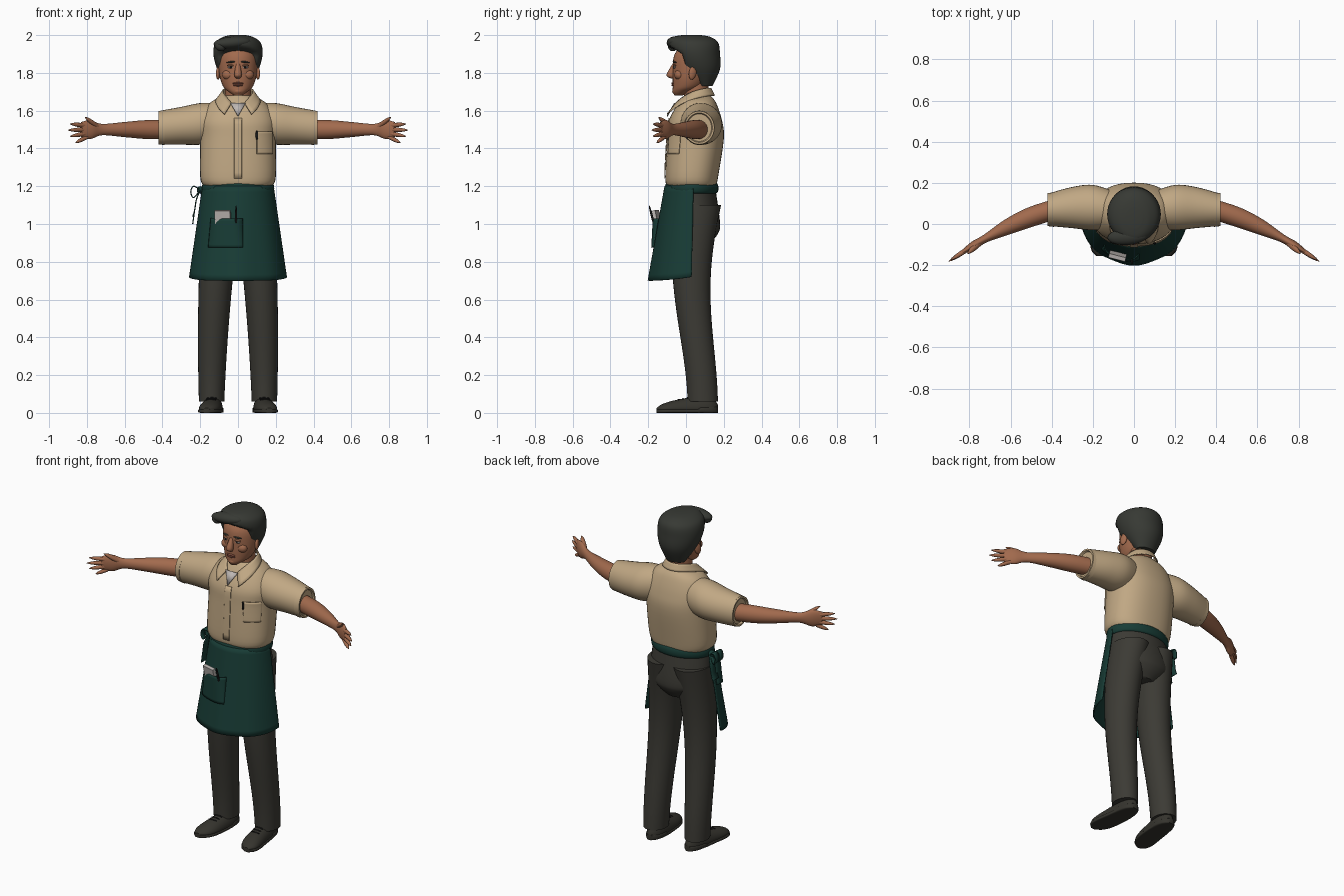
import bpy, bmesh, math
from mathutils import Vector, Matrix, Euler

cube = bpy.data.objects.get("Cube")
if cube:
    bpy.data.objects.remove(cube, do_unlink=True)

X, Y, Z = Vector((1, 0, 0)), Vector((0, 1, 0)), Vector((0, 0, 1))
UPRIGHT, SIDEWAYS, LENGTHWISE = (X, Y), (Y, Z), (X, Z)
REACHING = ((X + Y + Y / 2).normalized(), Z)


def material(name, *colour):
    mat = bpy.data.materials.new(name)
    mat.use_nodes = True
    mat.diffuse_color = (*colour, 1)
    mat.node_tree.nodes["Principled BSDF"].inputs["Base Color"].default_value = (*colour, 1)
    return mat


tan = material("tan cotton", .53, .39, .23)
skin = material("skin", .36, .145, .075)
lip = material("lip", .25, .085, .055)
charcoal = material("charcoal cloth", .045, .043, .035)
green = material("dark green cloth", .009, .045, .036)
hair = material("greyish black hair", .038, .041, .034)
leather = material("dark leather", .036, .034, .027)
pale = material("off white", .52, .48, .46)
black = material("black", .01, .01, .01)


def add_mesh(name, verts, faces, mat, mirror=False, thick=0):
    copies = (("left_", 1), ("right_", -1)) if mirror else (("", 1),)
    for prefix, sign in copies:
        mesh = bpy.data.meshes.new(prefix + name)
        mesh.from_pydata([(sign * x, y, z) for x, y, z in verts], [], faces)
        bm = bmesh.new()
        bm.from_mesh(mesh)
        bmesh.ops.recalc_face_normals(bm, faces=bm.faces)
        bm.to_mesh(mesh)
        bm.free()
        mesh.materials.append(mat)
        mesh.polygons.foreach_set("use_smooth", [True] * len(mesh.polygons))
        mesh.set_sharp_from_angle(angle=math.radians(45))
        obj = bpy.data.objects.new(prefix + name, mesh)
        bpy.context.collection.objects.link(obj)
        if thick:
            modifier = obj.modifiers.new("thickness", "SOLIDIFY")
            modifier.thickness, modifier.offset = thick, 0


def smooth(rows, steps):
    """Catmull-Rom interpolation of station tuples."""
    out = []
    last = len(rows) - 1
    for i in range(last):
        before, start, end, after = (Vector(rows[max(0, min(last, i + k))]) for k in (-1, 0, 1, 2))
        leave, arrive = (end - before) / 2, (after - start) / 2
        for j in range(steps):
            t = j / steps
            ease = t * t * (3 - 2 * t)
            out.append(start.lerp(end, ease) + leave * t * (1 - t) ** 2 - arrive * t * t * (1 - t))
    return out + [Vector(rows[-1])]


def loft(name, mat, rows, axes=UPRIGHT, steps=5, sides=32, power=2, fix=None, mirror=False):
    """Skin over (x, y, z, half width, half depth) stations."""
    verts, faces = [], []
    rows = smooth(rows, steps)
    for x, y, z, width, depth in rows:
        for k in range(sides):
            angle = math.tau * k / sides
            c, s = (math.copysign(abs(w) ** (2 / power), w) for w in (math.cos(angle), math.sin(angle)))
            point = Vector((x, y, z)) + axes[0] * width * c + axes[1] * depth * s
            verts.append(fix(point) if fix else point)
    for i in range(len(rows) - 1):
        for k in range(sides):
            m, n = i * sides + k, i * sides + (k + 1) % sides
            faces.append((m, n, n + sides, m + sides))
    faces += [tuple(range(sides)), tuple(range(len(verts) - sides, len(verts)))]
    add_mesh(name, verts, faces, mat, mirror)


def column(name, mat, rows, **options):
    """Centred upright loft from (z, y, half width, half depth) stations."""
    loft(name, mat, [(0, y, z, width, depth) for z, y, width, depth in rows], **options)


def sheet(name, mat, func, columns=24, rows=10, thick=.006):
    """Cloth patch: func maps (u, v) in the unit square to a point."""
    verts = [func(i / columns, j / rows) for j in range(rows + 1) for i in range(columns + 1)]
    stride = columns + 1
    faces = [(k, k + 1, k + stride + 1, k + stride)
             for j in range(rows) for k in range(j * stride, j * stride + columns)]
    add_mesh(name, verts, faces, mat, thick=thick)


def solid(name, mat, centre, size, turn=(0, 0, 0), mirror=False, box=False):
    bm = bmesh.new()
    place = Matrix.LocRotScale(Vector(centre), Euler(turn), Vector(size))
    if box:
        bmesh.ops.create_cube(bm, size=2, matrix=place)
    else:
        bmesh.ops.create_uvsphere(bm, u_segments=20, v_segments=12, radius=1, matrix=place)
    bm.verts.index_update()
    faces = [[vert.index for vert in face.verts] for face in bm.faces]
    add_mesh(name, [vert.co.copy() for vert in bm.verts], faces, mat, mirror)
    bm.free()


def ribbon(name, mat, path, width):
    points = smooth(path, 6)
    last = len(points) - 1
    sheet(name, mat, lambda u, v: points[round(u * last)] + Y * width * (v - .5), last, 2)


# Shirt body, placket and chest pocket
BOXY = 2.3
torso = [(1.2, .03, .18, .13), (1.25, .03, .2, .14), (1.45, .05, .2, .15),
         (1.55, .05, .2, .14), (1.64, .06, .15, .1), (1.68, .06, .07, .07)]
column("shirt_body", tan, torso, sides=40, power=BOXY)
torso_rings = smooth(torso, 50)


def shirt_front(x, z, lift=.003):
    _, y, width, depth = min(torso_rings, key=lambda ring: abs(ring[0] - z))
    return Vector((x, y - depth * max(0, 1 - abs(x / width) ** BOXY) ** (1 / BOXY) - lift, z))


sheet("shirt_placket", tan, lambda u, v: shirt_front(.04 * (u - .5), 1.24 + .32 * v), thick=.004)
sheet("chest_pocket", tan, lambda u, v: shirt_front(.1 + .08 * u, 1.37 + .12 * v), thick=.007)
solid("chest_pen", black, shirt_front(.1, 1.47, .01), (.007, .005, .026))

# Short sleeves with turned hems
loft("sleeve", tan, [(.1, .07, 1.54, .09, .1), (.2, .08, 1.53, .11, .11), (.3, .08, 1.52, .1, .1),
                     (.41, .07, 1.51, .08, .09)], SIDEWAYS, mirror=True)
loft("sleeve_hem", tan, [(x, .07, 1.51, r, r + .008) for x, r in ((.39, .084), (.42, .08), (.42, .07), (.4, .06))],
     SIDEWAYS, steps=1, mirror=True)


# Collar and undershirt
def collar(u, v):
    side = 2 * u - 1
    angle, droop = side * math.radians(155), abs(side) ** 3
    s, c = math.sin(angle), math.cos(angle)
    upper = Vector((.08 * s, .06 + .07 * c - .05 * droop, 1.72 - .08 * droop))
    lower = Vector(((.1 + .07 * droop) * s, .05 + .1 * c - .06 * droop, 1.68 - .1 * droop))
    return upper.lerp(lower, v)


sheet("shirt_collar", tan, collar, 36, 4)
add_mesh("undershirt", [(-.04, -.06, 1.64), (.04, -.06, 1.64), (0, -.1, 1.57)], [(0, 1, 2)], pale, thick=.006)


# Arms, curving forward towards the hands
def arm_y(x):
    return .13 - .385 * x * x


loft("arm", skin, [(x, arm_y(x), 1.5, thick, height) for x, thick, height in (
    (.33, .05, .05), (.48, .05, .05), (.6, .04, .04), (.72, .02, .03), (.78, .02, .05), (.83, .01, .04))],
    REACHING, mirror=True)


def digit(name, start, end, radius):
    start, end = Vector(start), Vector(end)
    taper = lambda t: radius * (1 - .9 * t ** 4)
    loft(name, skin, [(*start.lerp(end, k / 6), taper(k / 6), taper(k / 6)) for k in range(7)],
         REACHING, steps=2, sides=12, mirror=True)


for i, (name, reach) in enumerate(dict(index=.89, middle=.9, ring=.89, little=.86).items()):
    digit(name + "_finger", (.8, arm_y(.8), 1.52 - .02 * i), (reach, arm_y(reach), 1.53 - .033 * i), .012)
digit("thumb", (.74, -.08, 1.51), (.81, -.145, 1.565), .016)

# Trousers
column("trouser_seat", charcoal, [(.9, .05, .08, .08), (.95, .05, .15, .12), (1.01, .05, .19, .13), (1.2, .03, .176, .124)])
leg_heights = [.06 + .08 * k for k in range(14)]
loft("trouser_leg", charcoal, [(.14 - .045 * z * z, .06 + .03 * math.cos(4.2 * z), z, .065 + .035 * z, .08 + .04 * z * z)
                               for z in leg_heights], steps=2, mirror=True)


# Shoes, soles and laces, from heel to toe
def along_shoe(t):
    roundness = max(.05, 1 - abs(2 * t - 1) ** 4) ** .5
    return .13 + .035 * t * t, .17 - .325 * t, roundness, (.05 + .012 * t) * roundness


def above_ground(point):
    point.z = max(point.z, .018)
    return point


upper, sole = [], []
for k in range(19):
    t = k / 18
    x, y, roundness, width = along_shoe(t)
    lift = .016 if t < .3 else .01
    upper.append((x, y, .02, width, (.09 - .06 * t) * roundness))
    sole.append((x, y, lift, width + .004, lift))
loft("shoe", leather, upper, LENGTHWISE, steps=1, fix=above_ground, mirror=True)
loft("shoe_sole", leather, sole, LENGTHWISE, steps=1, power=5, mirror=True)
for t in (.5, .57, .64):
    x, y, _, width = along_shoe(t)
    solid("shoe_lace", black, (x, y, .108 - .06 * t), (width / 2, .005, .005), mirror=True)


# Apron skirt, pocket and waistband
def apron(u, v, lift=0):
    angle = u * math.pi / 2
    ripple = .004 * v * math.cos(7 * angle)
    width, depth = .185 + .07 * v + lift, .15 + .075 * v + lift + ripple
    return Vector((width * math.sin(angle), .04 - depth * math.cos(angle) - .01 * v,
                   1.2 - .5 * v + .02 * v * abs(u) ** 3))


def apron_pocket(u, v):
    bulge = .006 + .03 * (1 - (2 * u - 1) ** 4) * (1 - .7 * v)
    return apron(.53 * u - .46, .34 + .31 * v, bulge)


sheet("apron_skirt", green, lambda u, v: apron(2 * u - 1, v), 48, 16, .008)
sheet("apron_pocket", green, apron_pocket)
column("apron_waistband", green, [(1.19 + .028 * math.sin(a), .03, .18 + .012 * math.cos(a), .13 + .012 * math.cos(a))
                                  for a in (math.pi * (k / 8 - .5) for k in range(9))], steps=1)
solid("order_pad", pale, (-.08, -.155, 1.03), (.042, .01, .042), (.2, 0, -.25), box=True)
solid("pocket_pen", black, (-.01, -.18, 1.04), (.006, .006, .06), (.25, 0, 0))

# Side bow of the apron
knot = Vector((-.2, .035, 1.18))
solid("bow_knot", green, knot, (.018, .024, .02))
for sway in (-.02, .02):
    loop = [(0, 0, 0), (-.035, sway, .02), (-.05, sway, -.01), (-.035, sway, -.04), (0, 0, 0)]
    tail = [(0, 0, 0), (-.02, sway, -.05), (-.03, sway, -.11), (-.04, sway, -.16 + sway)]
    ribbon("bow_loop", green, [knot + Vector(p) for p in loop], .035)
    ribbon("bow_tail", green, [knot + Vector(p) for p in tail], .055)

# Neck, head and face
column("neck", skin, [(1.6, .06, .07, .065), (1.78, .05, .066, .065)])
column("head", skin, [(1.68, -.04, .02, .02), (1.7, -.02, .05, .05), (1.73, .01, .08, .08),
                      (1.8, .03, .1, .1), (1.9, .05, .1, .11), (1.97, .05, .04, .04)])
column("nose", skin, [(1.85, -.06, .01, .01), (1.79, -.08, .02, .023), (1.77, -.07, .01, .01)], sides=16)
solid("ear", skin, (.104, .035, 1.8), (.011, .021, .036), (-.2, 0, .35), True)
solid("cheek", skin, (.05, -.035, 1.79), (.034, .027, .028), mirror=True)
solid("chin", skin, (0, -.05, 1.703), (.028, .023, .018))
for name, z in (("upper_lip", 1.745), ("lower_lip", 1.735)):
    solid(name, lip, (0, -.068, z), (.028, .01, .006))
eye = Vector((.038, -.06, 1.83))
solid("eye", pale, eye, (.017, .007, .006), mirror=True)
solid("iris", black, eye - Y * .006, (.006, .003, .006), mirror=True)
solid("eyelid", skin, eye + Z * .009, (.021, .009, .006), mirror=True)
solid("eyebrow", hair, eye + Z * .027, (.024, .008, .005), (0, .1, .3), True)

# Hair, cut back along the hairline
hairline = [(1.7, .1), (1.8, .01), (1.9, -.02), (1.95, -.1), (2.1, -.1)]


def behind_hairline(point):
    for (low, y), (high, further) in zip(hairline, hairline[1:]):
        if low <= point.z <= high:
            point.y = max(point.y, y + (further - y) * (point.z - low) / (high - low))
    return point


column("hair", hair, [(1.73, .1, .06, .04), (1.82, .07, .11, .11), (1.9, .05, .13, .13), (1.96, .04, .12, .13),
                      (1.99, .03, .08, .1), (2, .03, .04, .05)], sides=40, fix=behind_hairline)
solid("hair_quiff", hair, (-.03, -.06, 1.96), (.1, .042, .032), (0, -.08, .08))
solid("hair_forelock", hair, (-.095, -.07, 1.94), (.03, .026, .024), (0, .5, 0))
